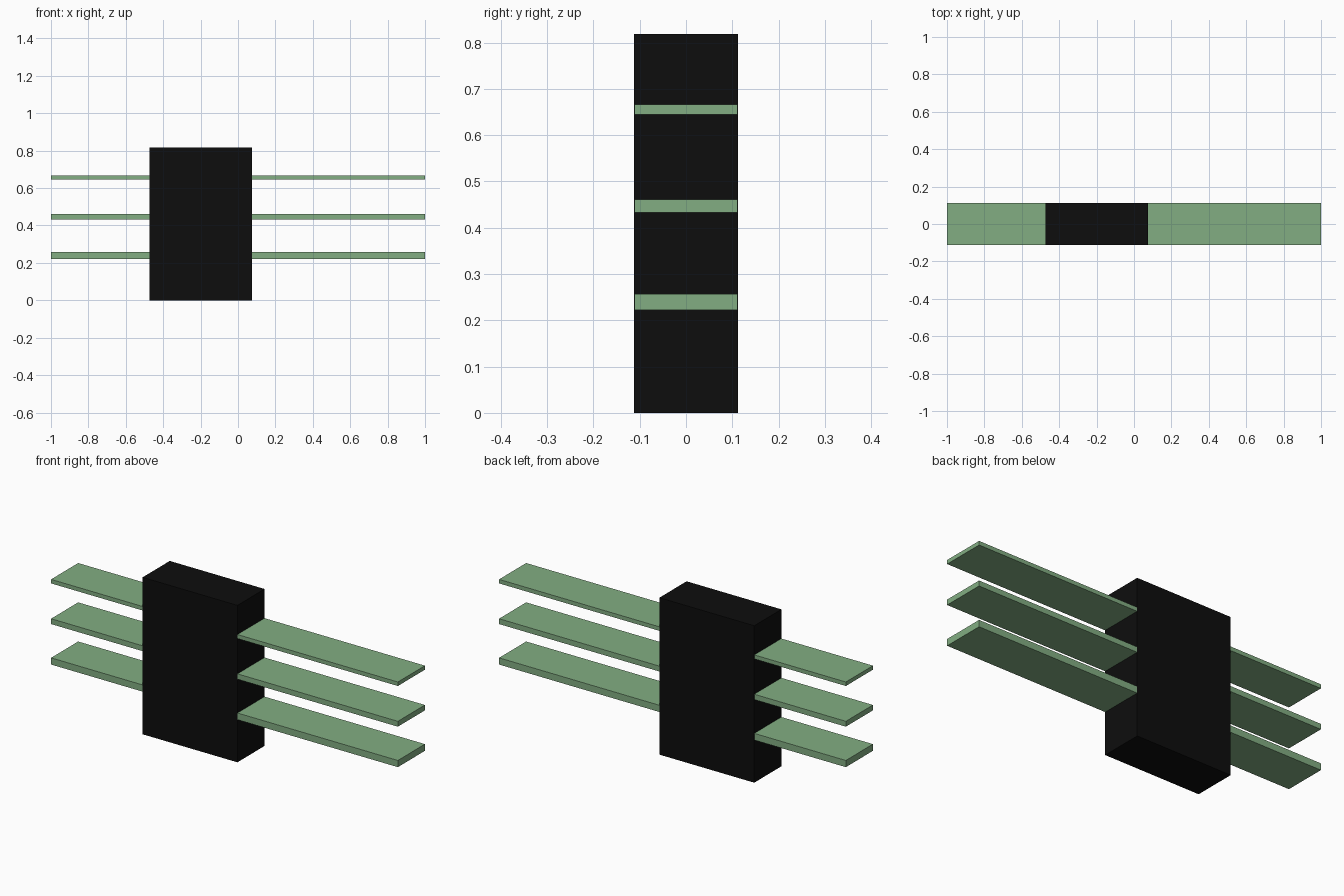
import bpy

if "Cube" in bpy.data.objects:
    bpy.data.objects.remove(bpy.data.objects["Cube"])


def material(name, color):
    mat = bpy.data.materials.new(name)
    mat.diffuse_color = (*color, 1)
    mat.use_nodes = True
    mat.node_tree.nodes["Principled BSDF"].inputs["Base Color"].default_value = mat.diffuse_color
    return mat


def box(name, x, y, z, mat):
    """Box from (min, max) ranges on each axis."""
    centre = [(a + b) / 2 for a, b in (x, y, z)]
    bpy.ops.mesh.primitive_cube_add(size=1, location=centre)
    obj = bpy.context.object
    obj.name = name
    obj.scale = [b - a for a, b in (x, y, z)]
    bpy.ops.object.transform_apply(location=False, rotation=False, scale=True)
    obj.data.materials.append(mat)
    return obj


black = material("black", (0.004, 0.004, 0.004))
green = material("green", (0.225, 0.42, 0.225))

# Upright centre block, set off to the left
box("centre_block", (-0.472, 0.075), (-0.112, 0.112), (0, 0.818), black)

# Three long shelves through the block, thinner towards the top;
# a hair shallower than the block so the faces do not coincide
shelves = {"lower_shelf": (0.222, 0.257),
           "middle_shelf": (0.433, 0.461),
           "upper_shelf": (0.645, 0.666)}
for name, z in shelves.items():
    box(name, (-1, 1), (-0.1115, 0.1115), z, green)
